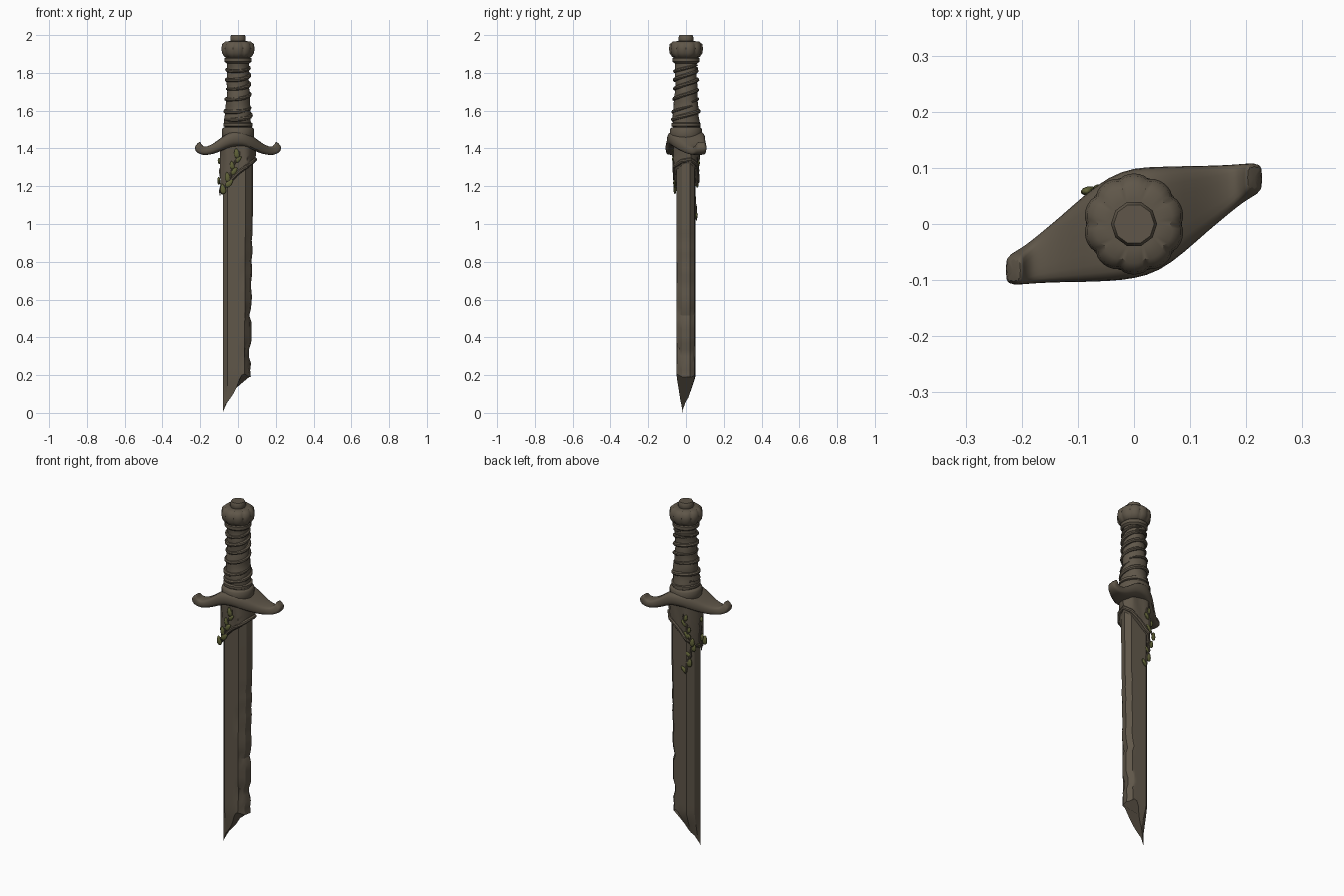
import bpy, bmesh, math, random
from mathutils import Vector, Matrix

random.seed(4)
if "Cube" in bpy.data.objects:
    bpy.data.objects.remove(bpy.data.objects["Cube"], do_unlink=True)


def material(name, r, g, b):
    m = bpy.data.materials.new(name)
    m.use_nodes = True
    m.diffuse_color = (r, g, b, 1)
    m.node_tree.nodes["Principled BSDF"].inputs["Base Color"].default_value = (r, g, b, 1)
    return m


stone = material("weathered brown", 0.115, 0.094, 0.067)
moss = material("olive leaf", 0.12, 0.125, 0.04)


def finish(name, bm, mat, angle=40, subsurf=0):
    bmesh.ops.recalc_face_normals(bm, faces=bm.faces)
    me = bpy.data.meshes.new(name)
    bm.to_mesh(me)
    bm.free()
    me.materials.append(mat)
    ob = bpy.data.objects.new(name, me)
    bpy.context.collection.objects.link(ob)
    if subsurf:
        mod = ob.modifiers.new("Smooth", "SUBSURF")
        mod.levels = mod.render_levels = subsurf
    bpy.ops.object.select_all(action="DESELECT")
    ob.select_set(True)
    bpy.context.view_layer.objects.active = ob
    bpy.ops.object.shade_smooth_by_angle(angle=math.radians(angle))
    return ob


def loft(name, rings, mat, angle=40, subsurf=0):
    bm = bmesh.new()
    vs = [[bm.verts.new(p) for p in ring] for ring in rings]
    n = len(vs[0])
    for a, b in zip(vs, vs[1:]):
        for i in range(n):
            bm.faces.new((a[i], a[(i + 1) % n], b[(i + 1) % n], b[i]))
    bm.faces.new(vs[0])
    bm.faces.new(vs[-1])
    return finish(name, bm, mat, angle, subsurf)


def tube(name, pts, radius, mat, sides=8):
    rings = []
    pts = [Vector(p) for p in pts]
    for i, p in enumerate(pts):
        d = (pts[min(i + 1, len(pts) - 1)] - pts[max(i - 1, 0)]).normalized()
        u = d.cross(Vector((0.3, 0.2, 1))).normalized()
        w = d.cross(u)
        r = radius * (0.35 + 0.65 * min(1, 5 * min(i, len(pts) - 1 - i) / len(pts)))
        rings.append([p + r * (u * math.cos(k * math.tau / sides) + w * math.sin(k * math.tau / sides))
                      for k in range(sides)])
    return loft(name, rings, mat)


def turn(name, profile, mat, sides=32, shape=lambda a, z: 1):
    rings = []
    for r, z in profile:
        ring = []
        for k in range(sides):
            a = k * math.tau / sides
            ring.append((r * shape(a, z) * math.cos(a), r * shape(a, z) * math.sin(a), z))
        rings.append(ring)
    return loft(name, rings, mat)


def lookup(table, x):
    for (a, va), (b, vb) in zip(table, table[1:]):
        if x <= b:
            return va + (vb - va) * max(0, (x - a) / (b - a))
    return table[-1][1]


# Blade cross-section, symmetric under a half turn
half = [(-.08, -.02), (-.055, -.045), (.04, -.051), (.07, -.02)]
corners = half + [(-x, -y) for x, y in half]
section = []
for i, (x0, y0) in enumerate(corners):
    x1, y1 = corners[(i + 1) % len(corners)]
    steps = 6 if abs(x1 - x0) > .06 else 2
    section += [(x0 + (x1 - x0) * s / steps, y0 + (y1 - y0) * s / steps) for s in range(steps)]

# Blade with a broken slanted tip and a chipped edge
break_line = [(-.08, 0), (-.065, .05), (-.03, .09), (0, .15), (.012, .19), (.035, .21), (.07, .19)]
rings = []
levels = 34
for j in range(levels + 1):
    t = j / levels
    chip = random.choice((0, 0, .004, .012)) if t < .6 else 0
    ring = []
    for x, y in section:
        low = lookup(break_line, x)
        z = low + (1.42 - low) * t
        s = min(1, .05 + z / .2)
        px = x * (.82 + .18 * min(1, z / 1.2)) if x > 0 else x
        if x > .045:
            px -= chip
        if y < 0 and x > .01 and (.26 < z < .36 or .7 < z < .79):
            s *= .86
        ring.append((px, -.02 + (y + .02) * s, z))
    rings.append(ring)
loft("blade", rings, stone, 25)

# Cloth wrap below the guard, hanging lower on the right
hem = [(-.1, 1.13), (-.05, 1.2), (.0, 1.26), (.05, 1.3), (.08, 1.33)]
rings = []
for j in range(9):
    t = j / 8
    ring = []
    for i, (x, y) in enumerate(section):
        low = lookup(hem, x)
        z = low + (1.43 - low) * t
        fold = 1.11 + .1 * t + .035 * math.sin(i * 1.6 + t * 4)
        ring.append((x * fold, y * (fold + .1), z))
    rings.append(ring)
loft("cloth_wrap", rings, stone, 60)
hem_path = [(x * 1.13, y * 1.22, lookup(hem, x) + .012) for x, y in section]
tube("cloth_hem", hem_path + hem_path[:1], .011, stone)

# Leaning guard, with its arms swept to opposite sides and the ends curled up
arm = [(0, -.1, .103, 1.41, 1.5), (.045, -.087, .104, 1.405, 1.49), (.09, -.052, .105, 1.385, 1.458),
       (.13, -.015, .105, 1.37, 1.425), (.17, .018, .106, 1.363, 1.407), (.195, .04, .108, 1.368, 1.412),
       (.213, .052, .109, 1.385, 1.43), (.215, .06, .107, 1.415, 1.44)]
stations = [(-x, -b, -a, lo, hi) for x, a, b, lo, hi in reversed(arm[1:])] + arm
rings = []
for x, a, b, lo, hi in stations:
    ring = []
    lean = math.copysign(max(0, abs(x) - .17) * .35, x)
    for k in range(12):
        ang = k * math.tau / 12
        c, s = math.cos(ang), math.sin(ang)
        c, s = (math.copysign(abs(v) ** .5, v) for v in (c, s))
        ring.append((x + lean * -s, (a + b) / 2 + c * (b - a) / 2, (lo + hi) / 2 + s * (hi - lo) / 2))
    rings.append(ring)
loft("guard", rings, stone, 60, 1)

# Collar, grip, pommel and button
turn("grip_collar", [(.075, 1.44), (.086, 1.46), (.086, 1.5), (.08, 1.508), (.07, 1.512)], stone, 20)


def worn(a, z):
    return 1 + .03 * math.sin(3 * a + 31 * z) + .025 * math.sin(a - 62 * z)


grip = [(lookup([(1.5, .073), (1.6, .067), (1.72, .058), (1.83, .057), (1.88, .06)], 1.5 + i * .01),
         1.5 + i * .01) for i in range(39)]
turn("grip", grip, stone, 28, worn)


def ring_profile(r, z, h):
    return [(r * .85, z - h), (r, z - h * .5), (r, z + h * .5), (r * .85, z + h)]


turn("grip_top_ring", ring_profile(.071, 1.868, .018), stone, 28)
turn("grip_base_ring", ring_profile(.078, 1.525, .014), stone, 28)
pommel = [(.05, 1.875), (.074, 1.885), (.087, 1.905), (.09, 1.93), (.086, 1.952), (.07, 1.966), (.045, 1.968)]
turn("pommel", pommel, stone, 60, lambda a, z: .93 + .07 * abs(math.sin(5 * a)) ** .6)
turn("pommel_button", [(.034, 1.955), (.041, 1.968), (.041, 1.99), (.036, 2.0)], stone, 10)


# Cord wound up the grip in uneven turns
def winding(name, start, turns, z0, z1, r):
    n = int(turns * 26)
    pts = []
    for i in range(n + 1):
        a = start + turns * math.tau * i / n
        z = z0 + (z1 - z0) * i / n + .012 * math.sin(a)
        rad = lookup([(1.5, .07), (1.6, .066), (1.72, .06), (1.9, .059)], z)
        pts.append((rad * math.cos(a), rad * math.sin(a), z))
    tube(name, pts, r, stone)


winding("lower_cord", 2.4, 1.7, 1.55, 1.62, .012)
winding("middle_cord", .5, 1.4, 1.64, 1.71, .010)
winding("upper_cord", 3.0, 2.0, 1.715, 1.81, .011)
winding("top_cord", 1.0, 1.1, 1.81, 1.83, .009)


# Leaf sprays on the front and the back, each on a thin stem
def leaf(name, pos, size, tilt, face):
    bm = bmesh.new()
    bmesh.ops.create_uvsphere(bm, u_segments=10, v_segments=6, radius=1)
    for v in bm.verts:
        v.co.x *= 1 - .35 * v.co.z
    bm.transform(Matrix.Translation(pos) @ Matrix.Rotation(face, 4, "Z") @ Matrix.Rotation(tilt, 4, "Y")
                 @ Matrix.Diagonal((size * .55, .008, size, 1)))
    finish(name, bm, moss)


def spray(name, start, end, count, face, size):
    a, b = Vector(start), Vector(end)
    tube(name + "_stem", [a.lerp(b, i / 8) + Vector((.006 * math.sin(i * 1.5), 0, 0)) for i in range(9)],
         .006, stone)
    for i in range(count):
        side = 1 if i % 2 else -1
        p = a.lerp(b, (i + .5) / count) + Vector((side * .011, 0, 0))
        leaf(f"{name}_leaf_{i + 1}", p, size * random.uniform(.8, 1.2), .3 + side * .45, face)


spray("front_spray", (.01, -.068, 1.39), (-.075, -.058, 1.17), 7, 0, .024)
spray("side_spray", (-.088, .0, 1.36), (-.092, -.005, 1.15), 4, 1.4, .02)
spray("back_spray", (-.03, .068, 1.37), (-.075, .058, 1.2), 5, .2, .022)
spray("hanging_spray", (-.076, .04, 1.2), (-.03, .056, 1.02), 4, .2, .022)
